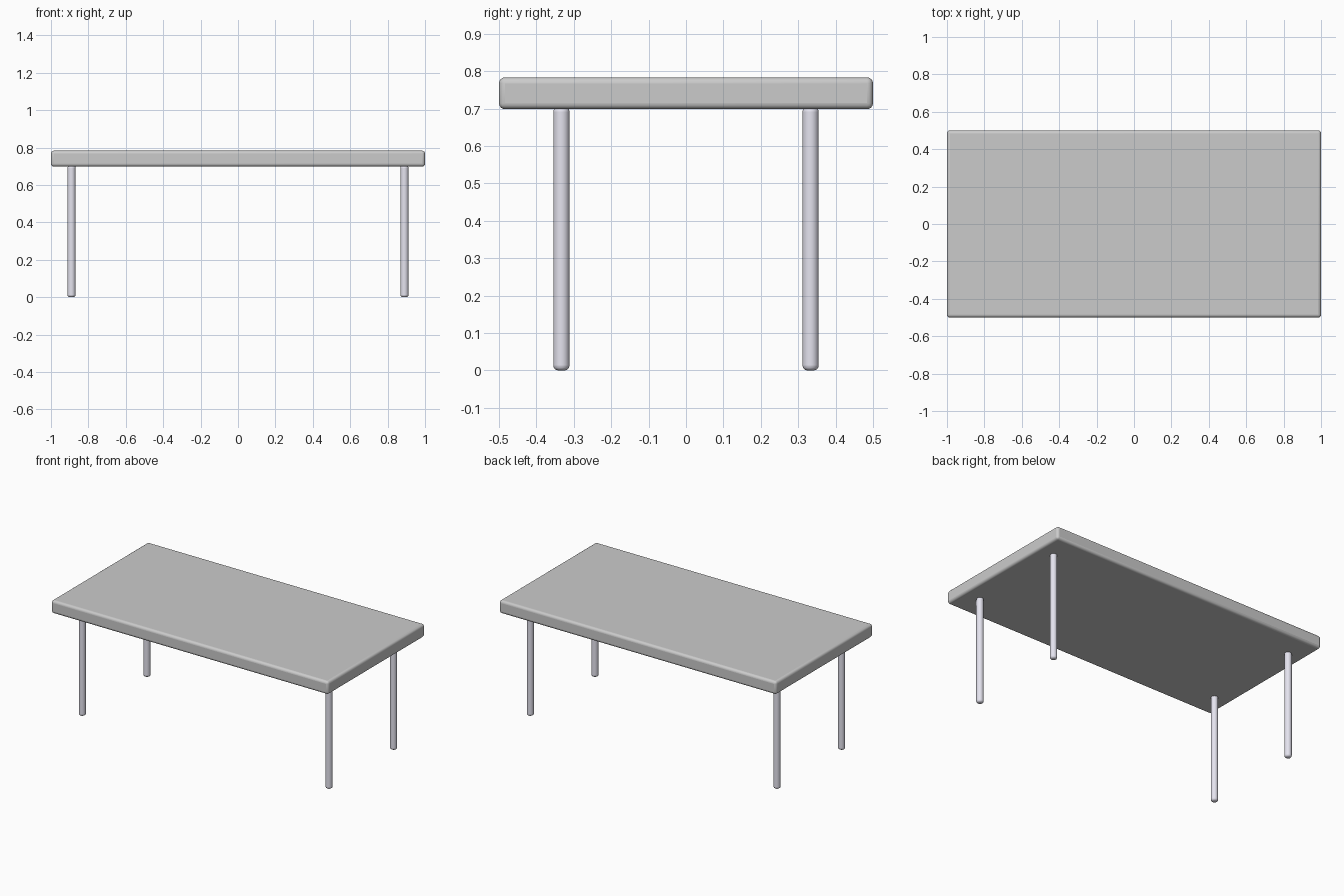
import bpy

if "Cube" in bpy.data.objects:
    bpy.data.objects.remove(bpy.data.objects["Cube"])

def finish(obj, name, bevel, segments):
    # Rounded edges with smooth shading
    obj.name = name
    mod = obj.modifiers.new("rounding", 'BEVEL')
    mod.width = bevel
    mod.segments = segments
    mod.limit_method = 'ANGLE'
    mod.angle_limit = 0.9
    bpy.ops.object.shade_smooth_by_angle(angle=0.7)
    return obj

# Table top: softly rounded slab
bpy.ops.mesh.primitive_cube_add(size=1, location=(0, 0, 0.741))
top = bpy.context.object
top.scale = (2, 1, 0.085)
bpy.ops.object.transform_apply(location=False, rotation=False, scale=True)
finish(top, "table_top", 0.016, 4)

# Slim round legs with rounded feet
metal = bpy.data.materials.new("leg_metal")
metal.diffuse_color = (0.78, 0.77, 0.86, 1)
metal.use_nodes = True
metal.node_tree.nodes["Principled BSDF"].inputs["Base Color"].default_value = metal.diffuse_color
for y, side in ((-0.333, "front"), (0.333, "back")):
    for x, hand in ((-0.89, "left"), (0.89, "right")):
        bpy.ops.mesh.primitive_cylinder_add(vertices=24, radius=0.0215, depth=0.705,
                                            location=(x, y, 0.3525))
        leg = finish(bpy.context.object, f"{side}_{hand}_leg", 0.013, 4)
        leg.data.materials.append(metal)
